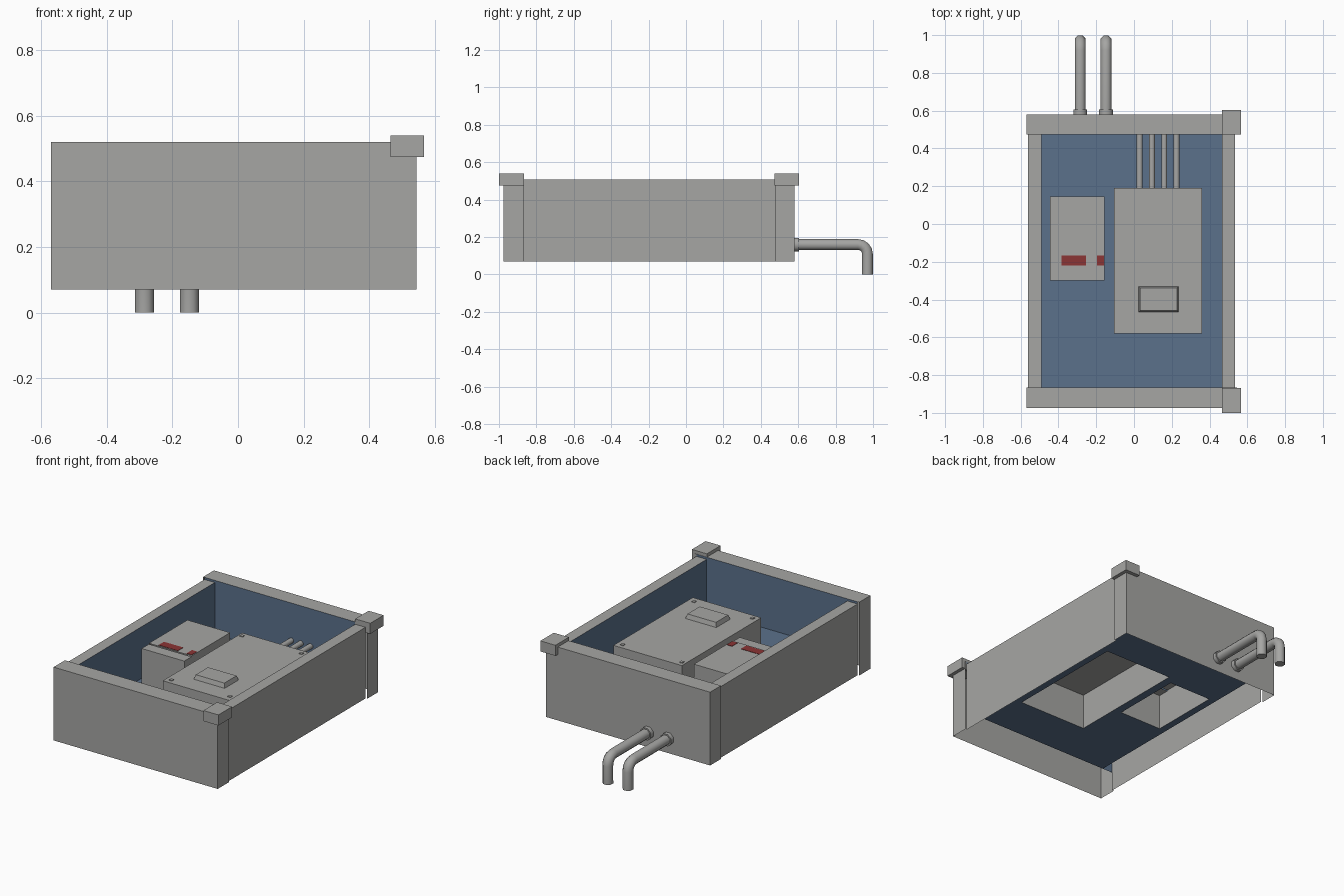
import bpy, bmesh, math
from mathutils import Vector

if "Cube" in bpy.data.objects:
    bpy.data.objects.remove(bpy.data.objects["Cube"])


def material(name, rgb):
    m = bpy.data.materials.new(name)
    m.diffuse_color = (*rgb, 1)
    m.use_nodes = True
    m.node_tree.nodes["Principled BSDF"].inputs["Base Color"].default_value = m.diffuse_color
    return m


GREY = material("grey metal", (0.38, 0.38, 0.37))
BLUE = material("blue lining", (0.105, 0.165, 0.26))
RED = material("red label", (0.26, 0.035, 0.035))


def finish(name, bm, mat):
    me = bpy.data.meshes.new(name)
    bm.to_mesh(me)
    bm.free()
    me.materials.append(mat)
    ob = bpy.data.objects.new(name, me)
    bpy.context.collection.objects.link(ob)
    return ob


def box(name, lo, hi, mat=GREY, skip=(), taper=0.0):
    """Box from lo to hi; faces whose normal is in skip are left open."""
    bm = bmesh.new()
    bmesh.ops.create_cube(bm, size=1)
    open_faces = [f for f in bm.faces
                  if any(f.normal.dot(Vector(s)) > 0.9 for s in skip)]
    for v in bm.verts:
        top = v.co.z > 0
        for i in range(3):
            side = 1 if v.co[i] > 0 else -1
            v.co[i] = hi[i] if side > 0 else lo[i]
            if top and i < 2:
                v.co[i] -= side * taper
    bmesh.ops.delete(bm, geom=open_faces, context='FACES')
    return finish(name, bm, mat)


def tube(name, path, radius, sides=8, mat=GREY):
    """Round tube swept along a path lying in the y-z plane."""
    bm = bmesh.new()
    pts = [Vector(p) for p in path]
    rings = []
    for i, p in enumerate(pts):
        t = (pts[min(i + 1, len(pts) - 1)] - pts[max(i - 1, 0)]).normalized()
        u = Vector((1, 0, 0))
        w = t.cross(u)
        ring = []
        for k in range(sides):
            a = 2 * math.pi * (k + 0.5) / sides
            ring.append(bm.verts.new(p + radius * (math.cos(a) * u + math.sin(a) * w)))
        rings.append(ring)
    for a, b in zip(rings, rings[1:]):
        for k in range(sides):
            n = (k + 1) % sides
            bm.faces.new((a[k], a[n], b[n], b[k]))
    bm.faces.new(rings[0])
    bm.faces.new(rings[-1])
    bmesh.ops.recalc_face_normals(bm, faces=bm.faces)
    ob = finish(name, bm, mat)
    for f in ob.data.polygons:
        f.use_smooth = len(f.vertices) == 4
    ob.data.set_sharp_from_angle(angle=math.radians(50))
    return ob


DOWN = (0, 0, -1)
BASE, FLOOR, RIM, SIDE_RIM = 0.07, 0.19, 0.52, 0.507
X0, X1, Y0, Y1 = -0.49, 0.465, -0.865, 0.475

# Outer walls: hollow rails, open below and on the lined side
box("front_wall", (-0.57, -0.975, BASE), (0.545, Y0, RIM), skip=[DOWN, (0, 1, 0)])
box("back_wall", (-0.57, Y1, BASE), (0.545, 0.58, RIM), skip=[DOWN, (0, -1, 0)])
box("left_wall", (-0.56, Y0, BASE), (X0, Y1, SIDE_RIM),
    skip=[DOWN, (1, 0, 0), (0, 1, 0), (0, -1, 0)])
box("right_wall", (X1, Y0, BASE), (0.535, Y1, SIDE_RIM),
    skip=[DOWN, (-1, 0, 0), (0, 1, 0), (0, -1, 0)])

# Corner caps on the right side
box("front_corner_cap", (0.465, -1.0, 0.475), (0.567, -0.867, 0.54))
box("back_corner_cap", (0.465, 0.473, 0.475), (0.567, 0.603, 0.54))

# Blue lining: walls, and a floor with openings below the two housings
BIG = (-0.105, -0.58, 0.36, 0.19)
SMALL = (-0.445, -0.30, -0.155, 0.145)
bm = bmesh.new()


def quad(*pts):
    bm.faces.new([bm.verts.new(p) for p in pts])


for y, s in ((Y0, 1), (Y1, -1)):
    a, b = (0.535, -0.56) if s > 0 else (-0.56, 0.535)
    quad((a, y, FLOOR), (b, y, FLOOR), (b, y, RIM), (a, y, RIM))
for x, s in ((X0, 1), (X1, -1)):
    a, b = (Y0, Y1) if s > 0 else (Y1, Y0)
    quad((x, a, FLOOR), (x, b, FLOOR), (x, b, SIDE_RIM), (x, a, SIDE_RIM))
xs = sorted([X0, X1, BIG[0], BIG[2], SMALL[0], SMALL[2]])
ys = sorted([Y0, Y1, BIG[1], BIG[3], SMALL[1], SMALL[3]])
for xa, xb in zip(xs, xs[1:]):
    for ya, yb in zip(ys, ys[1:]):
        cx, cy = (xa + xb) / 2, (ya + yb) / 2
        if any(h[0] < cx < h[2] and h[1] < cy < h[3] for h in (BIG, SMALL)):
            continue
        quad((xa, ya, FLOOR), (xb, ya, FLOOR), (xb, yb, FLOOR), (xa, yb, FLOOR))
bmesh.ops.remove_doubles(bm, verts=bm.verts, dist=1e-5)
finish("lining", bm, BLUE)

# Large housing with raised plate and corner screws
BIG_TOP, SMALL_TOP = 0.41, 0.415
box("large_housing", (*BIG[:2], FLOOR), (*BIG[2:], BIG_TOP), skip=[DOWN])
box("raised_plate", (0.025, -0.465, BIG_TOP), (0.235, -0.33, BIG_TOP + 0.027),
    skip=[DOWN], taper=0.008)
for i, (x, y) in enumerate([(-0.07, -0.545), (0.322, -0.537), (0.322, 0.155), (-0.08, 0.155)]):
    box(f"screw_{i + 1}", (x - 0.01, y - 0.01, BIG_TOP), (x + 0.01, y + 0.01, BIG_TOP + 0.004))

# Small housing with red label patches and a front step
box("small_housing", (SMALL[0], -0.23, FLOOR), (*SMALL[2:], SMALL_TOP),
    skip=[DOWN, (0, -1, 0)])
box("small_housing_front", (*SMALL[:2], FLOOR), (SMALL[2], -0.23, SMALL_TOP - 0.005),
    skip=[DOWN, (0, 1, 0)])
for i, (a, b) in enumerate([(-0.385, -0.255), (-0.195, -0.16)]):
    box(f"label_{i + 1}", (a, -0.22, SMALL_TOP), (b, -0.168, SMALL_TOP + 0.002), RED)

# Cables from the large housing to the back wall
for i in range(4):
    x = 0.03 + 0.065 * i
    tube(f"cable_{i + 1}", [(x, 0.18, 0.29), (x, Y1, 0.29)], 0.017)

# Bent pipes with collars on the back wall
for i, x in enumerate((-0.285, -0.148)):
    path = [(x, 0.57, 0.16)]
    for k in range(5):
        a = math.radians(90 - 22.5 * k)
        path.append((x, 0.92 + 0.05 * math.cos(a), 0.11 + 0.05 * math.sin(a)))
    path.append((x, 0.97, 0.0))
    tube(f"pipe_{i + 1}", path, 0.031)
    tube(f"pipe_collar_{i + 1}", [(x, 0.575, 0.16), (x, 0.605, 0.16)], 0.039)
